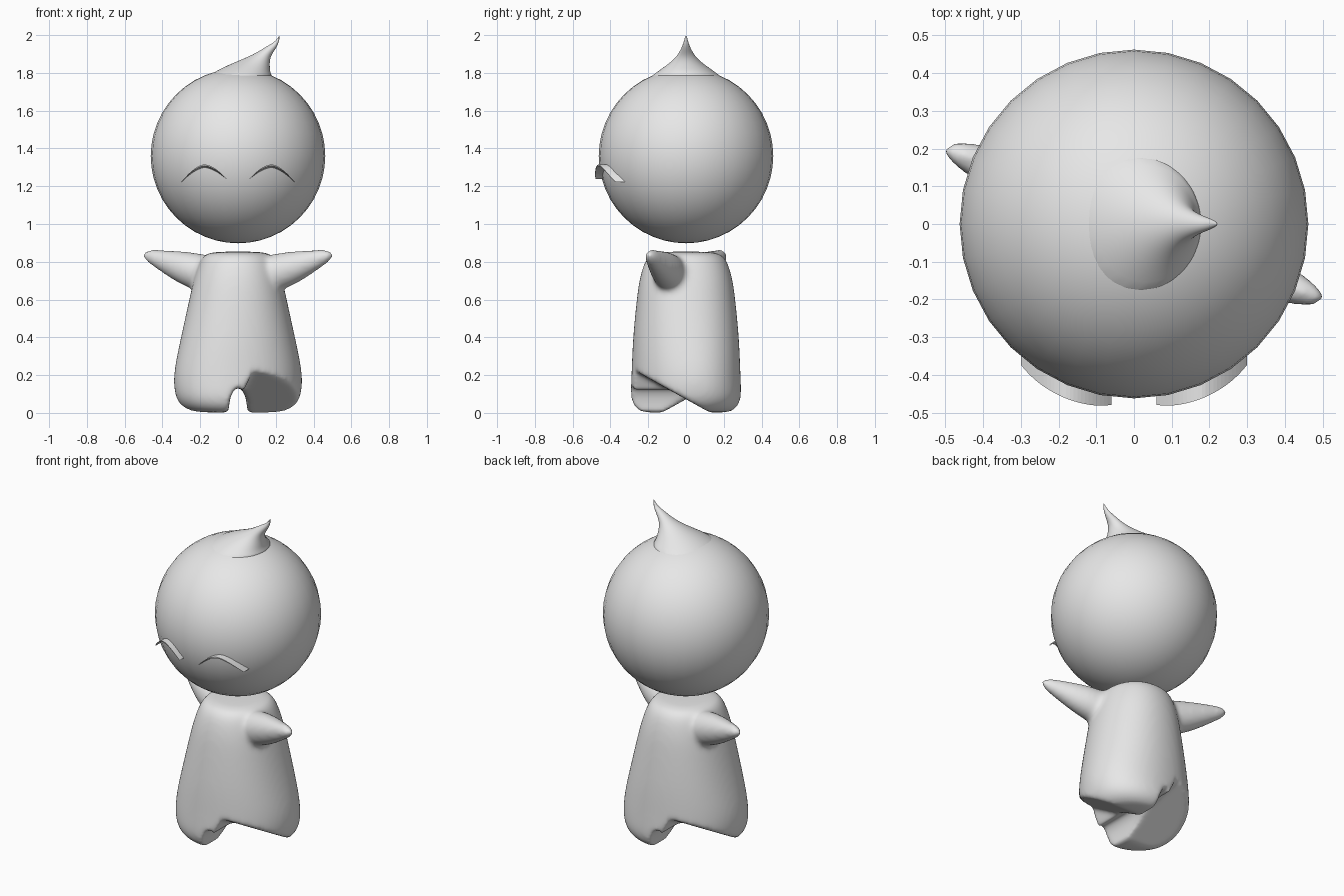
import bpy
import bmesh
from math import sin, cos, pi, sqrt
from mathutils import Vector

if "Cube" in bpy.data.objects:
    bpy.data.objects.remove(bpy.data.objects["Cube"], do_unlink=True)

grey = bpy.data.materials.new("light_grey")
grey.use_nodes = True
grey.diffuse_color = (0.8, 0.8, 0.8, 1)
grey.node_tree.nodes["Principled BSDF"].inputs["Base Color"].default_value = (0.8, 0.8, 0.8, 1)


def add_object(name, bm):
    bmesh.ops.recalc_face_normals(bm, faces=bm.faces)
    mesh = bpy.data.meshes.new(name)
    bm.to_mesh(mesh)
    bm.free()
    obj = bpy.data.objects.new(name, mesh)
    bpy.context.collection.objects.link(obj)
    return obj


def loft(bm, rings):
    """Skin a list of point rings and cap both ends."""
    loops = [[bm.verts.new(p) for p in ring] for ring in rings]
    n = len(loops[0])
    for a, b in zip(loops, loops[1:]):
        for i in range(n):
            j = (i + 1) % n
            bm.faces.new((a[i], a[j], b[j], b[i]))
    bm.faces.new(loops[0][::-1])
    bm.faces.new(loops[-1])


def finish(obj):
    """Bake modifiers, smooth shade and colour."""
    bpy.context.view_layer.update()
    graph = bpy.context.evaluated_depsgraph_get()
    obj.data = bpy.data.meshes.new_from_object(obj.evaluated_get(graph))
    obj.modifiers.clear()
    obj.data.materials.clear()
    obj.data.materials.append(grey)
    for face in obj.data.polygons:
        face.use_smooth = True


def subdivide(obj, levels=2):
    mod = obj.modifiers.new("round", 'SUBSURF')
    mod.levels = mod.render_levels = levels


ANGLES = [2 * pi * i / 24 for i in range(24)]

# Head
HEAD_Z, HEAD_R = 1.36, 0.462
bm = bmesh.new()
bmesh.ops.create_uvsphere(bm, u_segments=32, v_segments=24, radius=HEAD_R)
bmesh.ops.translate(bm, verts=bm.verts, vec=(0, 0, HEAD_Z))
finish(add_object("head", bm))

# Curled tip: each section spans left point to right point with a half depth
sections = [
    (-.25, 1.73, .20, 1.755, .24), (-.10, 1.822, .172, 1.795, .15),
    (0, 1.863, .169, 1.83, .092), (.08, 1.897, .168, 1.86, .055),
    (.125, 1.924, .174, 1.89, .036), (.165, 1.948, .195, 1.922, .022),
    (.20, 1.968, .213, 1.95, .013), (.219, 2.0, .223, 1.998, .003)]
rings = []
for x0, z0, x1, z1, depth in sections:
    a, b = Vector((x0, 0, z0)), Vector((x1, 0, z1))
    rings.append([(a + b) / 2 + (b - a) / 2 * cos(t) + Vector((0, depth * sin(t), 0))
                  for t in ANGLES])
bm = bmesh.new()
loft(bm, rings)
tip = add_object("head_tip", bm)
subdivide(tip)
finish(tip)

# Smiling eyes: tapered arcs standing slightly off the head
for side, name in ((1, "left_eye"), (-1, "right_eye")):
    rings = []
    for i in range(25):
        u = i / 12 - 1
        x = side * (0.18 + 0.12 * u)
        z = 1.315 - 0.085 * abs(u) ** 1.7 - 0.008 * u
        thick = 0.001 + 0.019 * (1 - u * u)
        ring = []
        for reach, drop in ((-.015, 0), (.036, 0), (.036, .35), (-.015, 1)):
            pz = z - thick * drop
            r = HEAD_R + reach
            ring.append((x, -sqrt(r * r - x * x - (pz - HEAD_Z) ** 2), pz))
        rings.append(ring)
    bm = bmesh.new()
    loft(bm, rings)
    eye = add_object(name, bm)
    finish(eye)
    for face in eye.data.polygons:
        face.use_smooth = False

# Body: rounded pear, widened along the striding diagonal
profile = [
    (0, .21, .21), (.008, .27, .25), (.06, .325, .293), (.15, .342, .29),
    (.25, .335, .287), (.4, .303, .282), (.6, .26, .263), (.7, .238, .25),
    (.79, .208, .226), (.838, .185, .195), (.855, .13, .14)]
bm = bmesh.new()
rings = []
for z, rx, ry in profile:
    skew = 0.08 * max(0, 1 - z / 0.8)
    ring = []
    for t in ANGLES:
        k = (abs(cos(t)) ** 2.2 + abs(sin(t)) ** 2.2) ** (-1 / 2.2)
        k *= 1 + skew * sin(2 * t)
        ring.append((rx * k * cos(t), ry * k * sin(t), z))
    rings.append(ring)
loft(bm, rings)

# Arms: the second is the first turned half way round
arm = [(.05, -.05, .70, .11), (.25, -.10, .757, .098), (.35, -.14, .79, .072),
       (.45, -.18, .825, .043), (.49, -.195, .838, .027), (.503, -.20, .842, .010)]
axis = Vector((.44, -.15, .14)).normalized()
across = axis.cross(Vector((0, 0, 1))).normalized()
upward = across.cross(axis)
for turn in (1, -1):
    rings = []
    for x, y, z, r in arm:
        ring = [Vector((x, y, z)) + across * r * .9 * cos(t) + upward * r * sin(t)
                for t in ANGLES]
        rings.append([(p.x * turn, p.y * turn, p.z) for p in ring])
    loft(bm, rings)
body = add_object("body", bm)
subdivide(body)


def remesh(size):
    mod = body.modifiers.new("merge", 'REMESH')
    mod.mode = 'VOXEL'
    mod.voxel_size = size


remesh(0.012)

# Cutters: sloped hollow beside each foot, and an arch between the legs
cutters = []
for turn in (1, -1):
    triangle = [(-.5, .351), (.309, -.1), (-.5, -.1)]
    bm = bmesh.new()
    loft(bm, [[((-.03 + .5 * z) * turn, y * turn, z) for y, z in triangle],
              [(.6 * turn, y * turn, z) for y, z in triangle]])
    cutters.append(add_object("leg_cutter", bm))
bm = bmesh.new()
loft(bm, [[(.05 * cos(t), y, .135 * sin(t)) for t in ANGLES] for y in (-.5, .5)])
cutters.append(add_object("arch_cutter", bm))
for cutter in cutters:
    cutter.hide_render = True
    mod = body.modifiers.new("cut", 'BOOLEAN')
    mod.operation = 'DIFFERENCE'
    mod.solver = 'EXACT'
    mod.object = cutter

remesh(0.0125)
smooth = body.modifiers.new("soften", 'SMOOTH')
smooth.factor = 0.5
smooth.iterations = 12
finish(body)
for cutter in cutters:
    bpy.data.objects.remove(cutter, do_unlink=True)
